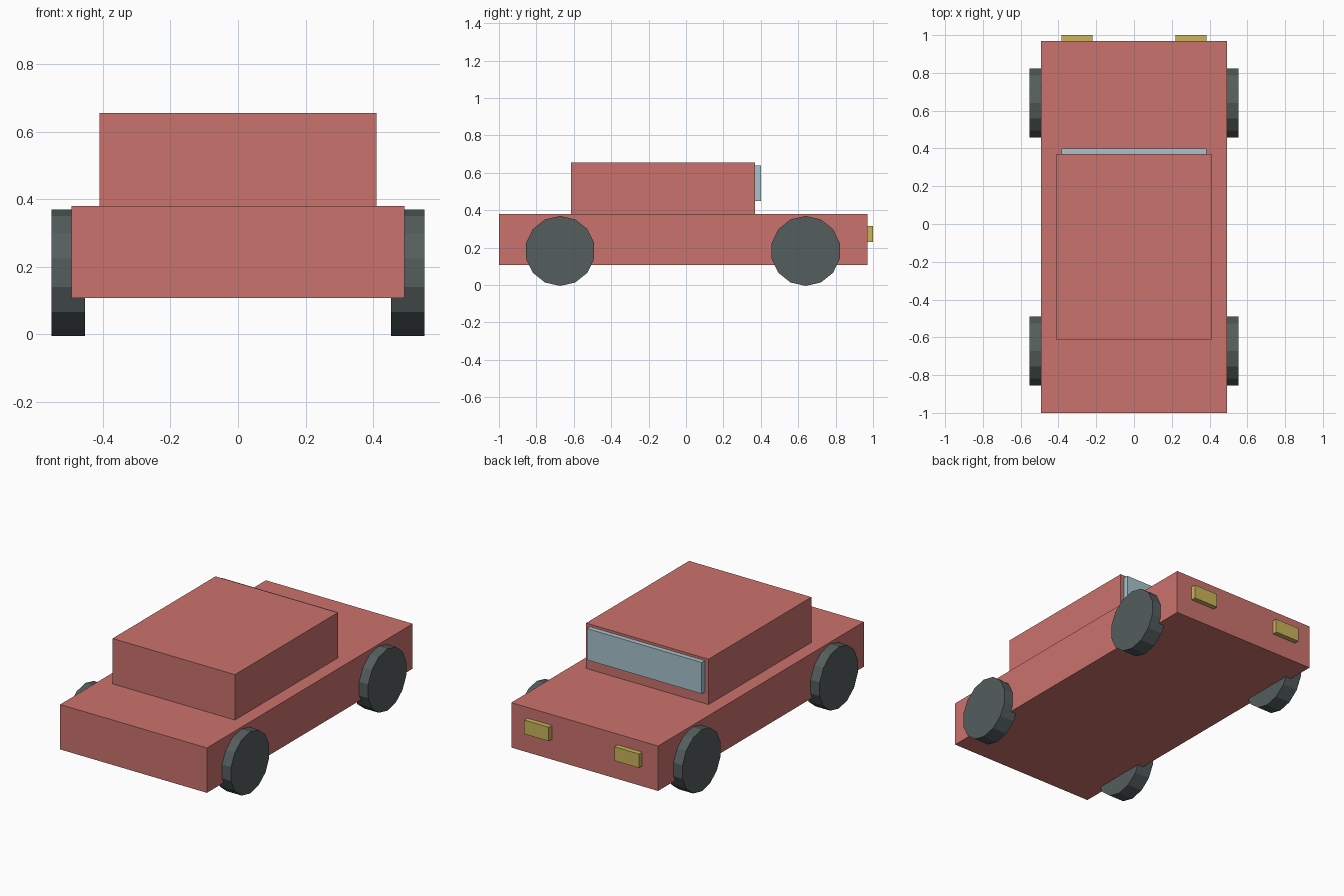
import bpy
import math

cube = bpy.data.objects.get("Cube")
if cube:
    bpy.data.objects.remove(cube, do_unlink=True)


def material(name, colour):
    mat = bpy.data.materials.new(name)
    mat.use_nodes = True
    mat.diffuse_color = (*colour, 1)
    mat.node_tree.nodes["Principled BSDF"].inputs["Base Color"].default_value = (*colour, 1)
    return mat


red = material("soft red paint", (0.60, 0.17, 0.155))
grey = material("dark grey rubber", (0.09, 0.11, 0.11))
blue = material("pale blue glass", (0.39, 0.55, 0.61))
yellow = material("dull yellow lamp", (0.59, 0.46, 0.105))


def box(name, low, high, mat):
    """Box spanning two opposite corners."""
    centre = [(a + b) / 2 for a, b in zip(low, high)]
    bpy.ops.mesh.primitive_cube_add(size=1, location=centre)
    obj = bpy.context.object
    obj.name = name
    obj.scale = [b - a for a, b in zip(low, high)]
    bpy.ops.object.transform_apply(location=False, rotation=False, scale=True)
    obj.data.materials.append(mat)
    return obj


# Body, cabin and windscreen
box("body", (-0.492, -1, 0.108), (0.492, 0.97, 0.38), red)
box("cabin", (-0.41, -0.615, 0.38), (0.41, 0.37, 0.655), red)
box("windscreen", (-0.385, 0.37, 0.45), (0.385, 0.4, 0.64), blue)

# Headlights and wheels on both sides
for side, sign in (("left", 1), ("right", -1)):
    xs = sorted((sign * 0.22, sign * 0.385))
    box(side + "_headlight", (xs[0], 0.97, 0.23), (xs[1], 1, 0.315), yellow)
    for place, y in (("lamp_end", 0.64), ("plain_end", -0.673)):
        bpy.ops.mesh.primitive_cylinder_add(
            vertices=14, radius=0.187, depth=0.099,
            location=(sign * 0.503, y, 0.187 * math.cos(math.pi / 14)),
            # quarter turn about the axle leaves a flat side on the ground
            rotation=(math.pi / 2, 0, math.pi / 2))
        wheel = bpy.context.object
        wheel.name = f"{side}_{place}_wheel"
        wheel.data.materials.append(grey)
